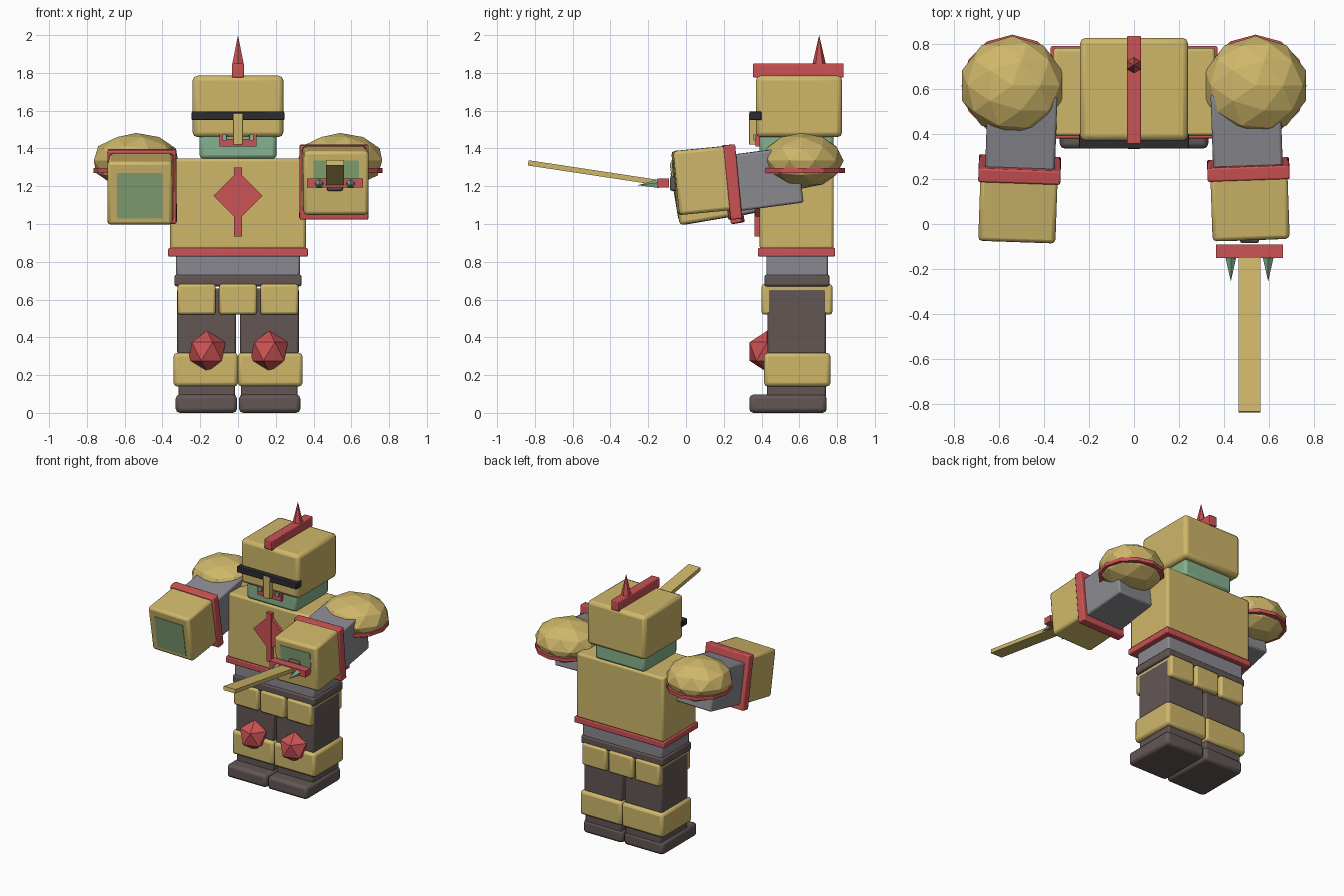
import bpy, math
from mathutils import Matrix, Vector

if "Cube" in bpy.data.objects:
    bpy.data.objects.remove(bpy.data.objects["Cube"])


def material(name, rgb):
    m = bpy.data.materials.new(name)
    lin = [((c / 255 + 0.055) / 1.055) ** 2.4 for c in rgb]
    m.diffuse_color = (*lin, 1)
    m.use_nodes = True
    m.node_tree.nodes["Principled BSDF"].inputs["Base Color"].default_value = m.diffuse_color
    return m


GOLD = material("gold", (207, 183, 106))
RED = material("red", (204, 82, 84))
BROWN = material("dark_brown", (98, 87, 85))
GREY = material("grey", (137, 137, 144))
GREEN = material("green", (134, 178, 142))
BLACK = material("black", (44, 44, 47))
MOSS = material("moss_green", (132, 164, 118))


def finish(ob, name, mat):
    ob.name = name
    ob.data.materials.append(mat)
    return ob


def box(name, mat, center, size, bevel=0.02, rot=(0, 0, 0)):
    """Bevelled box; rot in degrees."""
    bpy.ops.mesh.primitive_cube_add(size=1, location=center,
                                    rotation=[math.radians(a) for a in rot])
    ob = finish(bpy.context.object, name, mat)
    ob.data.transform(Matrix.Diagonal((*size, 1)))
    if bevel:
        b = ob.modifiers.new("bevel", "BEVEL")
        b.width, b.segments = bevel, 2
        bpy.ops.object.shade_smooth_by_angle(angle=math.radians(30))
    return ob


def span(name, mat, x, y, z, bevel=0.02):
    """Box given by its ranges on each axis."""
    r = (x, y, z)
    return box(name, mat, [(a + b) / 2 for a, b in r], [b - a for a, b in r], bevel)


def cone(name, mat, base, tip, radius, sides=6):
    d = Vector(tip) - Vector(base)
    bpy.ops.mesh.primitive_cone_add(vertices=sides, radius1=radius, radius2=0, depth=d.length,
                                    location=(Vector(base) + Vector(tip)) / 2)
    ob = finish(bpy.context.object, name, mat)
    ob.rotation_euler = d.to_track_quat('Z', 'Y').to_euler()
    return ob


def ball(name, mat, center, size, subdivisions):
    bpy.ops.mesh.primitive_ico_sphere_add(subdivisions=subdivisions, radius=1, location=center)
    ob = finish(bpy.context.object, name, mat)
    ob.data.transform(Matrix.Diagonal((*size, 1)))
    return ob


# Legs
for s, side in ((-1, "right"), (1, "left")):
    def mx(a, b):
        return tuple(sorted((s * a, s * b)))
    span(side + "_boot", BROWN, mx(0.005, 0.33), (0.335, 0.745), (0, 0.097), 0.022)
    span(side + "_shin", BROWN, mx(0.015, 0.315), (0.43, 0.74), (0.08, 0.2), 0.01)
    span(side + "_greave", GOLD, mx(0, 0.342), (0.413, 0.765), (0.14, 0.318))
    span(side + "_thigh", BROWN, mx(0.01, 0.322), (0.432, 0.742), (0.31, 0.658), 0.012)
    ball(side + "_knee_gem", RED, (s * 0.165, 0.43, 0.325), (0.11, 0.11, 0.11), 1)

# Hip plates, belts and torso
for i, (a, b) in enumerate(((-0.32, -0.118), (-0.1, 0.1), (0.118, 0.32))):
    span("hip_plate_%d" % i, GOLD, (a, b), (0.4, 0.775), (0.52, 0.682), 0.015)
span("hip_belt", BROWN, (-0.337, 0.337), (0.415, 0.76), (0.67, 0.732), 0.012)
span("waist", GREY, (-0.327, 0.327), (0.425, 0.752), (0.72, 0.84), 0.012)
span("red_belt", RED, (-0.37, 0.37), (0.38, 0.79), (0.828, 0.872), 0.006)
span("torso", GOLD, (-0.36, 0.36), (0.39, 0.782), (0.865, 1.347), 0.015)

# Chest emblem
span("emblem_bar", RED, (-0.02, 0.02), (0.363, 0.4), (0.935, 1.3), 0)
box("emblem_diamond", RED, (0, 0.382, 1.15), (0.184, 0.03, 0.184), 0, (0, 45, 0))

# Head, face and helmet
span("jaw", GREEN, (-0.203, 0.203), (0.39, 0.782), (1.345, 1.5), 0.02)
span("helmet", GOLD, (-0.24, 0.24), (0.37, 0.827), (1.46, 1.785), 0.025)
span("visor", BLACK, (-0.245, 0.245), (0.335, 0.4), (1.55, 1.595), 0.004)
span("nose_guard", GOLD, (-0.027, 0.027), (0.333, 0.375), (1.42, 1.585), 0.004)
span("mouth", RED, (-0.098, 0.098), (0.368, 0.395), (1.41, 1.45), 0)
for s in (-1, 1):
    box("mouth_corner", RED, (s * 0.078, 0.38, 1.455), (0.04, 0.024, 0.04), 0)
    box("tusk", GREEN, (s * 0.072, 0.37, 1.458), (0.022, 0.026, 0.03), 0)
span("crest", RED, (-0.032, 0.032), (0.355, 0.835), (1.775, 1.85), 0.006)
cone("crest_spike", RED, (0, 0.705, 1.84), (0, 0.705, 2.0), 0.037)

# Arms, reaching forward with the front end tilted down
for s, side, tilt, drop in ((-1, "right", 9.5, 0.045), (1, "left", 5.5, 0)):
    x = s * 0.515
    yaw = s * 2
    ball(side + "_shoulder", GOLD, (s * 0.54, 0.615, 1.335), (0.235, 0.22, 0.147), 2)
    bpy.ops.mesh.primitive_cylinder_add(vertices=12, radius=0.226, depth=0.026,
                                        location=(s * 0.54, 0.615, 1.283))
    finish(bpy.context.object, side + "_shoulder_trim", RED)
    box(side + "_upper_arm", GREY, (s * 0.5, 0.43, 1.24 - drop * 0.3), (0.31, 0.34, 0.3),
        0.012, (tilt + 2, 0, yaw))
    box(side + "_cuff", RED, (s * 0.508, 0.242, 1.222 - drop * 0.5), (0.365, 0.062, 0.395),
        0.008, (tilt, 0, yaw))
    fist = box(side + "_fist", GOLD, (x, 0.085, 1.23 - drop), (0.343, 0.285, 0.34),
               0.018, (tilt, 0, yaw))
    # Painted square on the front of the fist
    h, up = (0.245, -0.012) if s < 0 else (0.14, 0.05)
    panel = box(side + "_fist_panel", MOSS, (0, 0, 0), (0.24, 0.006, h), 0)
    panel.parent = fist
    panel.location = (0, -0.1435, up)

# Sword held in the left fist
SX = 0.513
span("sword_grip", BROWN, (SX - 0.043, SX + 0.043), (-0.085, 0.0), (1.175, 1.255), 0.012)
span("sword_guard", RED, (0.365, 0.662), (-0.152, -0.09), (1.193, 1.24), 0)
slope = math.degrees(math.atan2(0.112, 0.74))
box("sword_blade", GOLD, (SX, -0.467, 1.268), (0.096, 0.745, 0.028), 0, (-slope, 0, 0))
for dx in (-0.083, 0.083):
    cone("guard_spike", GREEN, (SX + dx, -0.145, 1.212), (SX + dx, -0.255, 1.205), 0.026, 5)
